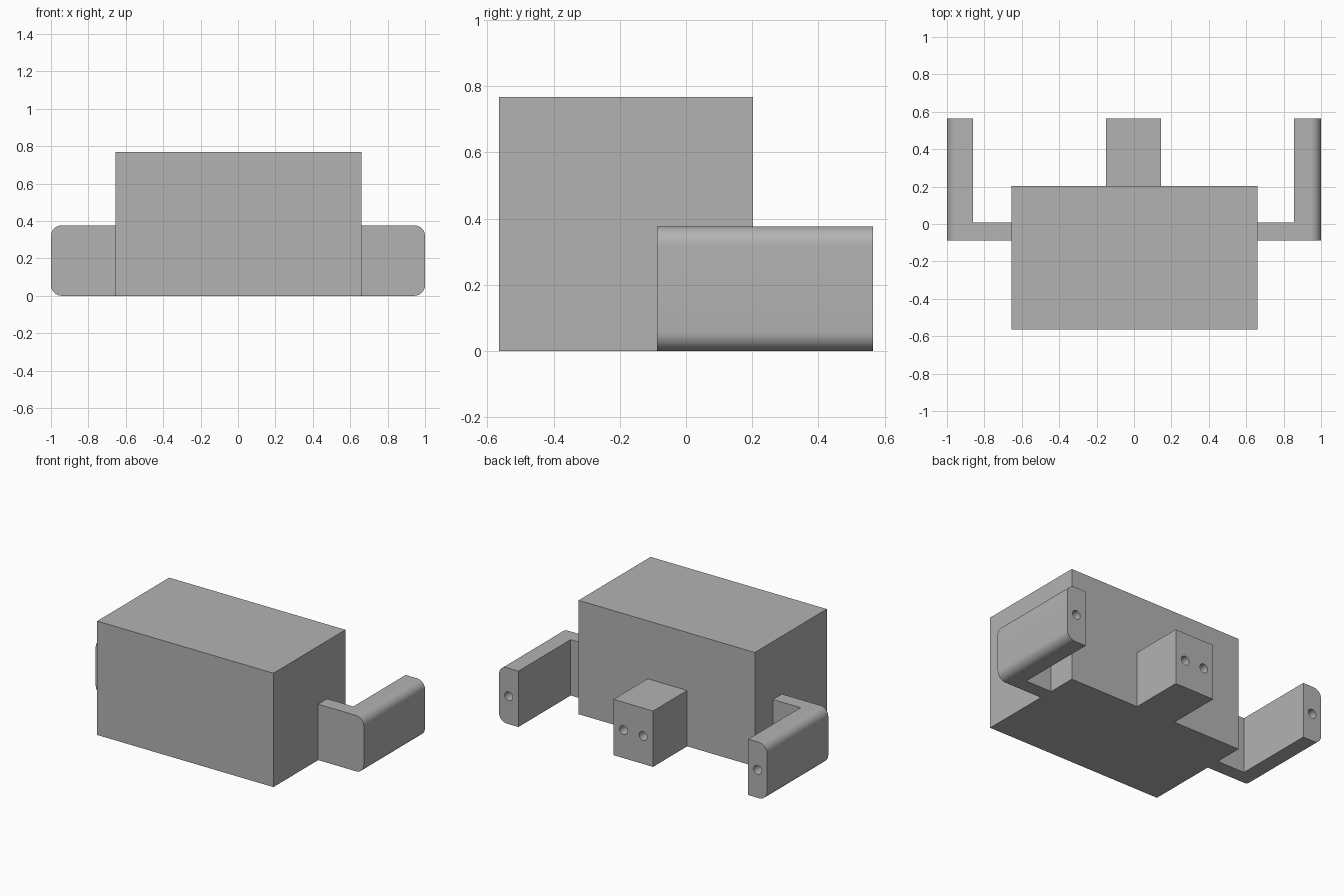
import bpy, bmesh, math

if "Cube" in bpy.data.objects:
    bpy.data.objects.remove(bpy.data.objects["Cube"])

grey = bpy.data.materials.new("plain grey")
grey.diffuse_color = (0.45, 0.45, 0.45, 1)
grey.use_nodes = True
grey.node_tree.nodes["Principled BSDF"].inputs["Base Color"].default_value = grey.diffuse_color


def extrude_y(name, profile, y0, y1):
    """Solid made from an x-z outline swept along y."""
    bm = bmesh.new()
    face = bm.faces.new([bm.verts.new((x, y0, z)) for x, z in profile])
    moved = bmesh.ops.extrude_face_region(bm, geom=[face])["geom"]
    bmesh.ops.translate(bm, vec=(0, y1 - y0, 0),
                        verts=[g for g in moved if isinstance(g, bmesh.types.BMVert)])
    bmesh.ops.recalc_face_normals(bm, faces=bm.faces)
    mesh = bpy.data.meshes.new(name)
    bm.to_mesh(mesh)
    bm.free()
    mesh.materials.append(grey)
    obj = bpy.data.objects.new(name, mesh)
    bpy.context.collection.objects.link(obj)
    return obj


def rect(x0, x1, z0, z1):
    return [(x0, z0), (x1, z0), (x1, z1), (x0, z1)]


def circle(cx, cz, r, n=32):
    return [(cx + r * math.cos(2 * math.pi * i / n),
             cz + r * math.sin(2 * math.pi * i / n)) for i in range(n)]


def cut(obj, cutters):
    """Subtract the cutters, remove them, then smooth the curved faces."""
    bpy.ops.object.select_all(action='DESELECT')
    bpy.context.view_layer.objects.active = obj
    obj.select_set(True)
    for c in cutters:
        mod = obj.modifiers.new("cut", 'BOOLEAN')
        mod.operation, mod.solver, mod.object = 'DIFFERENCE', 'EXACT', c
        bpy.ops.object.modifier_apply(modifier=mod.name)
        bpy.data.objects.remove(c)
    bpy.ops.object.shade_smooth_by_angle(angle=math.radians(30))


BACK, LOW, HOLE_R, HOLE_DEPTH = 0.565, 0.377, 0.03, 0.2


def hole(x):
    return extrude_y("hole_cutter", circle(x, LOW / 2, HOLE_R), BACK - HOLE_DEPTH, BACK + 0.1)


# Main box
extrude_y("main_box", rect(-0.655, 0.66, 0, 0.768), -0.565, 0.202)

# Rear block with two screw holes
block = extrude_y("rear_block", rect(-0.15, 0.145, 0, LOW), 0.202, BACK)
cut(block, [hole(-0.076), hole(0.071)])

# L-shaped side brackets, rounded on the outer corners, with a hole in each end
for side, s, root, inner in (("left", -1, 0.655, 0.86), ("right", 1, 0.66, 0.855)):
    r, n = 0.058, 10
    outline = [(s * root, 0)]
    for cz, start in ((r, -90), (LOW - r, 0)):
        for i in range(n + 1):
            a = math.radians(start + 90 * i / n)
            outline.append((s * (1 - r + r * math.cos(a)), cz + r * math.sin(a)))
    outline.append((s * root, LOW))
    bracket = extrude_y(side + "_bracket", outline, -0.088, BACK)
    x0, x1 = sorted((s * (root - 0.1), s * inner))
    notch = extrude_y("notch_cutter", rect(x0, x1, -0.1, LOW + 0.1), 0.008, BACK + 0.1)
    cut(bracket, [notch, hole(s * (inner + 1) / 2)])
